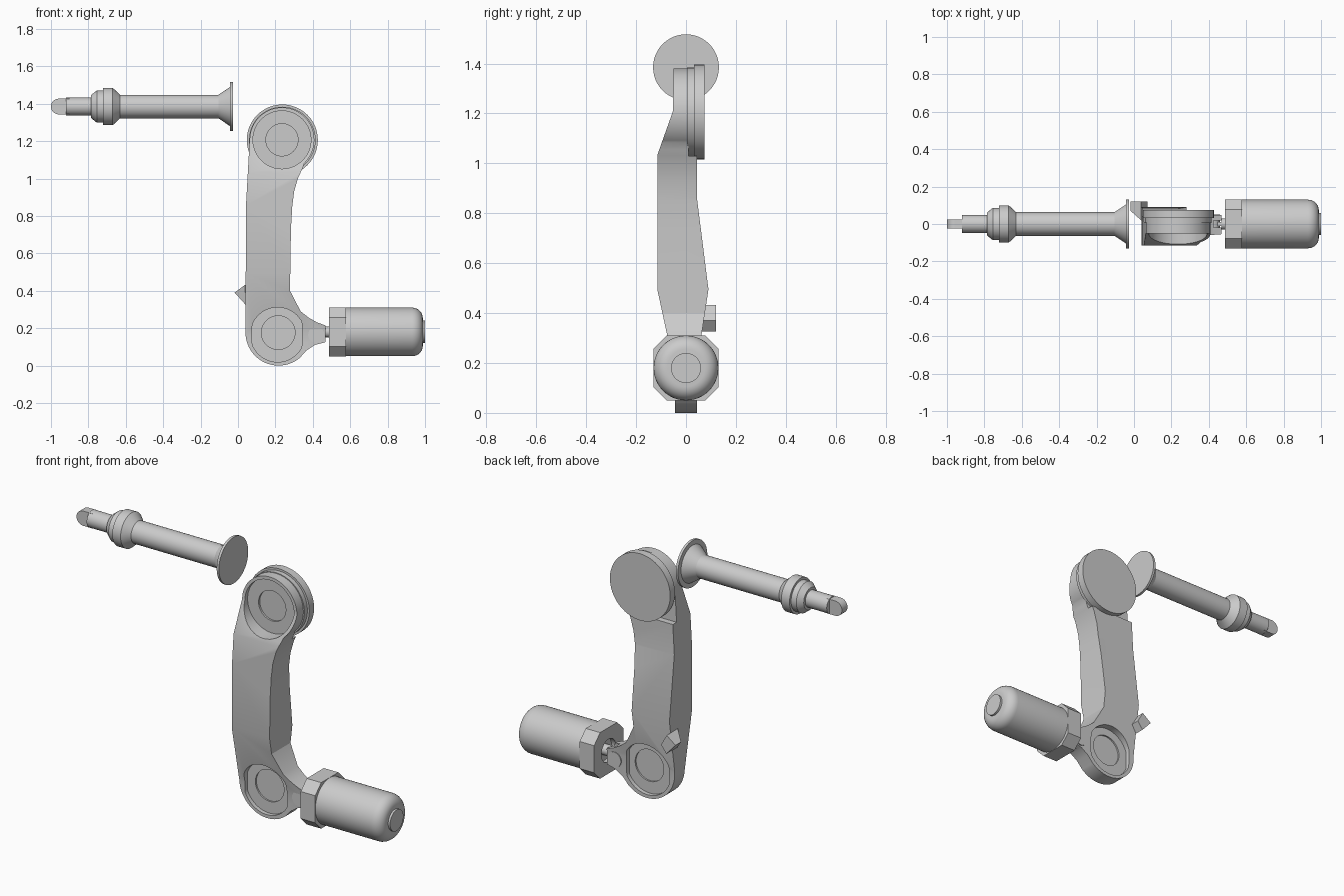
import bpy, bmesh
from math import sin, cos, pi, radians, sqrt

if "Cube" in bpy.data.objects:
    bpy.data.objects.remove(bpy.data.objects["Cube"])


def finish(name, bm):
    bmesh.ops.recalc_face_normals(bm, faces=bm.faces[:])
    me = bpy.data.meshes.new(name)
    bm.to_mesh(me)
    bm.free()
    ob = bpy.data.objects.new(name, me)
    bpy.context.collection.objects.link(ob)
    return ob


def prism(name, pts, axis, a, b):
    """Extrude a 2D outline along x (pts are y,z) or y (pts are x,z)."""
    bm = bmesh.new()
    put = (lambda p, h: (h, p[0], p[1])) if axis == 'x' else (lambda p, h: (p[0], h, p[1]))
    lo = [bm.verts.new(put(p, a)) for p in pts]
    hi = [bm.verts.new(put(p, b)) for p in pts]
    bm.faces.new(lo)
    bm.faces.new(hi)
    n = len(pts)
    for i in range(n):
        j = (i + 1) % n
        bm.faces.new((lo[i], lo[j], hi[j], hi[i]))
    return finish(name, bm)


def lathe_x(name, profile, z, n=48):
    """Revolve (x, radius) points around an x-parallel axis at height z."""
    bm = bmesh.new()
    rings = [[bm.verts.new((x, r * cos(2 * pi * i / n), z + r * sin(2 * pi * i / n)))
              for i in range(n)] for x, r in profile]
    for p, q in zip(rings, rings[1:]):
        for i in range(n):
            j = (i + 1) % n
            bm.faces.new((p[i], p[j], q[j], q[i]))
    bm.faces.new(rings[0])
    bm.faces.new(rings[-1])
    return finish(name, bm)


def arc(cx, cz, r, a0=0, a1=352.5, n=48):
    return [(cx + r * cos(radians(a0 + (a1 - a0) * i / (n - 1))),
             cz + r * sin(radians(a0 + (a1 - a0) * i / (n - 1)))) for i in range(n)]


def boolean(ob, other, op='DIFFERENCE'):
    m = ob.modifiers.new(op, 'BOOLEAN')
    m.operation, m.object, m.solver = op, other, 'EXACT'
    bpy.context.view_layer.objects.active = ob
    bpy.ops.object.modifier_apply(modifier=m.name)
    bpy.data.objects.remove(other)


# spindle with collar and flared end disc
SZ = 1.385
lathe_x("spindle", [(-0.92, 0.048), (-0.785, 0.048), (-0.785, 0.062), (-0.755, 0.086),
                    (-0.722, 0.086), (-0.722, 0.1), (-0.67, 0.1), (-0.63, 0.063),
                    (-0.105, 0.063), (-0.042, 0.105), (-0.042, 0.132), (-0.028, 0.132)], SZ)
prism("spindle_tongue", [(-0.90, SZ - 0.042)] + [(-0.90, SZ + 0.042)]
      + arc(-0.958, SZ, 0.042, 90, 270, 20), 'y', -0.025, 0.025)

# arm: side outline intersected with thickness profile
outline = (arc(0.217, 0.177, 0.177, 180, 310, 32)
           + [(0.365, 0.08), (0.41, 0.11), (0.467, 0.125), (0.467, 0.215), (0.42, 0.232),
              (0.38, 0.255), (0.335, 0.29), (0.278, 0.40), (0.283, 0.73), (0.29, 0.85),
              (0.30, 0.93), (0.32, 1.0), (0.345, 1.055)]
           + arc(0.235, 1.207, 0.173, -46, 172, 48) + [(0.043, 0.86)])
thickness = [(-0.045, -0.1), (0.045, -0.1), (0.045, 0.2), (0.09, 0.495), (0.044, 0.86),
             (0.044, 1.03), (0.01, 1.03), (0.01, 1.5), (-0.048, 1.5), (-0.052, 1.21),
             (-0.115, 1.033), (-0.115, 0.495), (-0.045, 0.17)]
arm = prism("arm", outline, 'y', -0.3, 0.3)
boolean(arm, prism("cut", thickness, 'x', -0.3, 0.8), 'INTERSECT')

# lower pockets on both faces, with a shallow inner recess
pocket = [(min(max(x, 0.075), 0.342), z) for x, z in arc(0.212, 0.165, 0.146)]
clean = [p for i, p in enumerate(pocket)
         if not (p[0] == pocket[i - 1][0] == pocket[(i + 1) % len(pocket)][0])]
for s in (-1, 1):
    boolean(arm, prism("cut", clean, 'y', s * 0.022, s * 0.3))
    boolean(arm, prism("cut", arc(0.215, 0.176, 0.09), 'y', s * 0.013, s * 0.3))

# upper pocket on the front face
boolean(arm, prism("cut", arc(0.235, 1.207, 0.155), 'y', -0.028, -0.3))
boolean(arm, prism("cut", arc(0.235, 1.207, 0.086), 'y', -0.017, -0.3))

# fork slot in the lug
boolean(arm, prism("cut", [(0.425, 0.05), (0.6, 0.05), (0.6, 0.3), (0.425, 0.3)],
                   'y', -0.018, 0.018))
prism("lug_pin", arc(0.418, 0.165, 0.043, 0, 345, 24), 'y', -0.05, 0.05)

# bearing disc behind the upper end
prism("bearing_neck", arc(0.237, 1.206, 0.178), 'y', 0.005, 0.035)
prism("bearing_disc", arc(0.237, 1.206, 0.19), 'y', 0.032, 0.075)

# small stop block on the back left edge
bm = bmesh.new()
for x, z in [(-0.018, 0.39), (0.038, 0.432), (0.073, 0.37), (0.04, 0.326)]:
    bm.verts.new((x, 0.12, z))
    bm.verts.new((x, 0.07 if x < 0 else 0.02, z))
bmesh.ops.convex_hull(bm, input=bm.verts[:])
bmesh.ops.dissolve_limit(bm, angle_limit=0.02, verts=bm.verts[:], edges=bm.edges[:])
finish("stop_block", bm)

# motor body with rounded end and cap
MZ = 0.18
dome = [(0.93 + 0.058 * sin(pi / 2 * i / 8), 0.075 + 0.055 * cos(pi / 2 * i / 8)) for i in range(9)]
lathe_x("motor_body", [(0.55, 0.13)] + dome, MZ)
lathe_x("motor_cap", [(0.97, 0.06), (1.0, 0.06)], MZ)

# eight-sided flange with a recess around the rod
h, f = 0.131, 0.077
octagon = [(-f, h), (f, h), (h, f), (h, -f), (f, -h), (-f, -h), (-h, -f), (-h, f)]
flange = prism("motor_flange", [(y, MZ + z) for y, z in octagon], 'x', 0.487, 0.578)
boolean(flange, lathe_x("cut", [(0.4, 0.065), (0.515, 0.065)], MZ))
lathe_x("motor_rod", [(0.468, 0.03), (0.54, 0.03)], MZ, 24)
prism("rod_tongue", [(0.42, 0.15), (0.48, 0.15), (0.48, 0.208), (0.42, 0.19)], 'y', -0.012, 0.012)

# smooth shading with sharp edges kept
bpy.ops.object.select_all(action='DESELECT')
for ob in bpy.context.scene.objects:
    ob.select_set(True)
    bpy.context.view_layer.objects.active = ob
bpy.ops.object.shade_smooth_by_angle(angle=radians(25))
